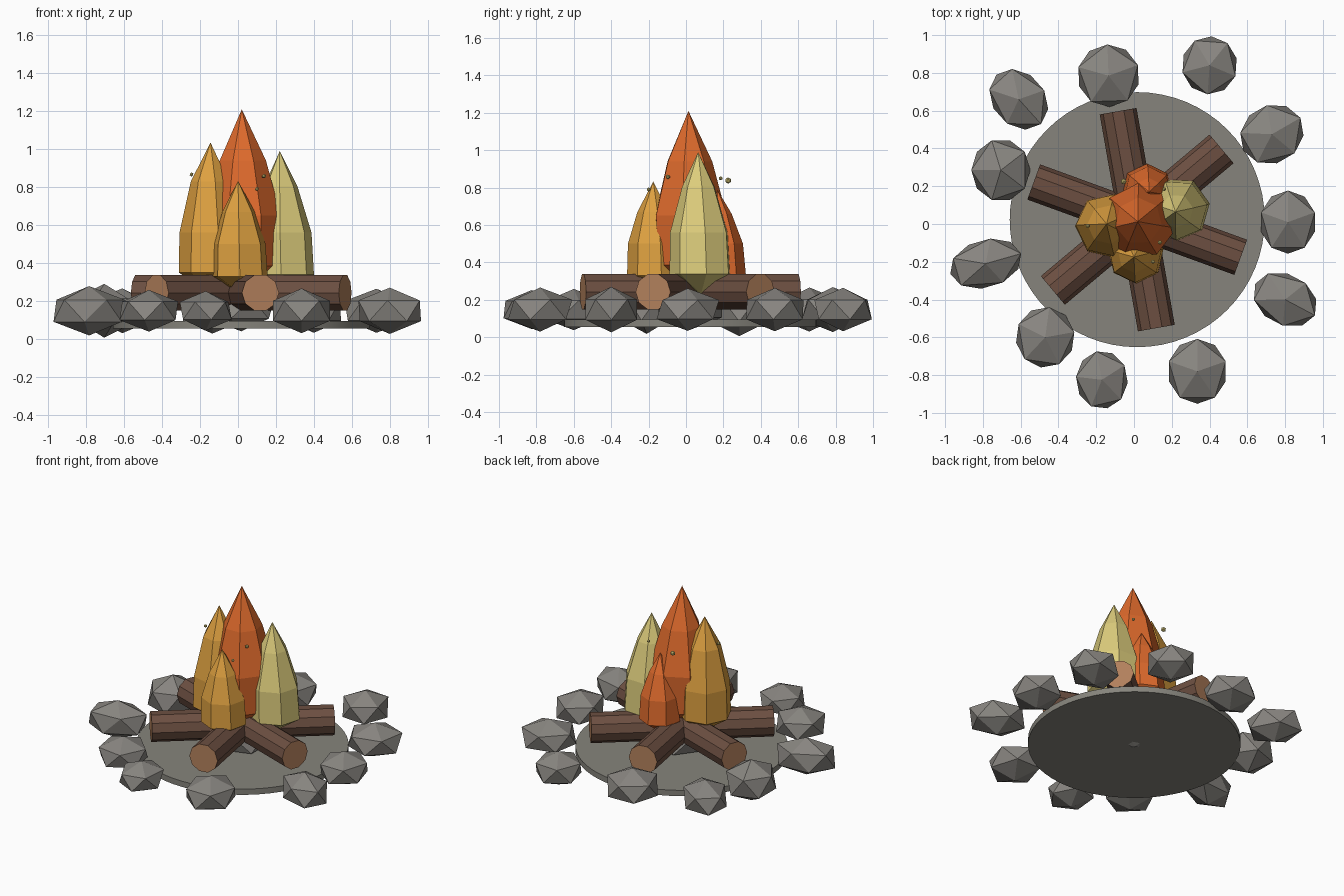
import bpy, bmesh, math
from mathutils import Matrix, Vector

if "Cube" in bpy.data.objects:
    bpy.data.objects.remove(bpy.data.objects["Cube"])


def material(name, rgb):
    m = bpy.data.materials.new(name)
    lin = [(c / 255 / 12.92) if c < 11 else ((c / 255 + 0.055) / 1.055) ** 2.4 for c in rgb]
    m.diffuse_color = (*lin, 1)
    m.use_nodes = True
    m.node_tree.nodes["Principled BSDF"].inputs["Base Color"].default_value = m.diffuse_color
    return m


ORANGE = material("flame orange", (222, 106, 44))
AMBER = material("flame amber", (221, 160, 64))
PALE = material("flame pale yellow", (221, 205, 124))
BARK = material("bark brown", (108, 79, 65))
CUT = material("cut wood tan", (178, 128, 92))
STONE = material("stone grey", (136, 133, 128))
ASH = material("ash grey", (134, 132, 124))


def finish(name, bm, *mats):
    bmesh.ops.recalc_face_normals(bm, faces=bm.faces)
    mesh = bpy.data.meshes.new(name)
    bm.to_mesh(mesh)
    bm.free()
    for m in mats:
        mesh.materials.append(m)
    ob = bpy.data.objects.new(name, mesh)
    bpy.context.collection.objects.link(ob)
    return ob


def stone(name, center, size, turn, spin=0.0, mat=STONE):
    """Squashed icosahedron, long axis turned about z."""
    bm = bmesh.new()
    m = (Matrix.Translation(center) @ Matrix.Rotation(math.radians(turn), 4, 'Z')
         @ Matrix.Diagonal((*size, 1)) @ Matrix.Rotation(math.radians(spin), 4, 'Z'))
    bmesh.ops.create_icosphere(bm, subdivisions=1, radius=1, matrix=m)
    return finish(name, bm, mat)


def flame(name, base, apex, foot, rings, mat, sides=7, turn=0.0):
    """Faceted teardrop: rings are (z, radius), leaning from base to apex."""
    bm = bmesh.new()
    z0 = rings[0][0]
    loops = []
    for z, r in rings:
        t = (z - z0) / (apex[2] - z0)
        cx = base[0] + (apex[0] - base[0]) * t
        cy = base[1] + (apex[1] - base[1]) * t
        angles = [math.radians(turn) + math.tau * i / sides for i in range(sides)]
        loops.append([bm.verts.new((cx + r * math.cos(a), cy + r * math.sin(a), z)) for a in angles])
    tip = bm.verts.new(apex)
    bottom = bm.verts.new((base[0], base[1], foot))
    for i in range(sides):
        j = (i + 1) % sides
        bm.faces.new((bottom, loops[0][j], loops[0][i]))
        for a, b in zip(loops, loops[1:]):
            bm.faces.new((a[i], a[j], b[j], b[i]))
        bm.faces.new((loops[-1][i], loops[-1][j], tip))
    return finish(name, bm, mat)


HUB = Vector((0.017, 0.023, 0))

# Ash bed
bm = bmesh.new()
bmesh.ops.create_cone(bm, cap_ends=True, segments=64, radius1=0.675, radius2=0.675, depth=0.04,
                      matrix=Matrix.Translation(HUB + Vector((0, 0, 0.075))))
bed = finish("ash_bed", bm, ASH)
for p in bed.data.polygons:
    p.use_smooth = len(p.vertices) == 4
bed.data.set_sharp_from_angle(angle=math.radians(40))

# Cinder lump under the logs
stone("cinder_lump", HUB + Vector((0, 0, 0.16)), (0.2, 0.2, 0.12), 0)

# Logs laid like spokes, with pale cut ends
for k in range(6):
    bm = bmesh.new()
    inner, outer = 0.04, 0.583
    m = (Matrix.Translation(HUB + Vector((0, 0, 0.243)))
         @ Matrix.Rotation(math.radians(-20 + 60 * k), 4, 'Z')
         @ Matrix.Translation(((inner + outer) / 2, 0, 0))
         @ Matrix.Rotation(math.pi / 2, 4, 'Y'))
    bmesh.ops.create_cone(bm, cap_ends=True, segments=10, radius1=0.099, radius2=0.099,
                          depth=outer - inner, matrix=m)
    for f in bm.faces:
        f.material_index = int(len(f.verts) > 4)
    finish(f"log_{k + 1}", bm, BARK, CUT)

# Ring of stones: x, y, half length, half width, half height, turn, spin
STONES = [
    (-0.135, 0.785, 0.185, 0.185, 0.12, 0, 20),
    (0.40, 0.84, 0.165, 0.172, 0.116, 0, 50),
    (0.73, 0.475, 0.195, 0.172, 0.116, 30, 0),
    (0.815, 0.01, 0.167, 0.187, 0.114, 0, 18),
    (0.80, -0.40, 0.2, 0.15, 0.122, -28, 0),
    (0.335, -0.78, 0.177, 0.192, 0.118, 0, 90),
    (-0.17, -0.825, 0.154, 0.172, 0.104, 0, 30),
    (-0.47, -0.60, 0.175, 0.18, 0.11, 0, 10),
    (-0.785, -0.21, 0.218, 0.142, 0.13, 16, 0),
    (-0.705, 0.285, 0.175, 0.185, 0.142, 0, 36),
    (-0.61, 0.66, 0.197, 0.155, 0.118, -48, 0),
]
for i, (x, y, a, b, h, turn, spin) in enumerate(STONES):
    stone(f"ring_stone_{i + 1}", (x, y, 0.148), (a, b, h), turn, spin)

# Flames
flame("main_flame", (0.035, 0.02), (0.02, 0.013, 1.21), 0.24,
      [(0.385, 0.185), (0.65, 0.2), (0.94, 0.125)], ORANGE, turn=40)
flame("back_flame", (0.07, 0.185), (0.08, 0.17, 0.785), 0.24,
      [(0.335, 0.135), (0.5, 0.125), (0.66, 0.07)], ORANGE, turn=90)
flame("left_flame", (-0.14, -0.01), (-0.145, 0.0, 1.035), 0.235,
      [(0.35, 0.172), (0.56, 0.167), (0.83, 0.105)], AMBER, turn=180)
flame("front_flame", (0.01, -0.165), (0.0, -0.175, 0.833), 0.24,
      [(0.33, 0.15), (0.5, 0.142), (0.67, 0.088)], AMBER, turn=-90)
flame("right_flame", (0.235, 0.08), (0.22, 0.065, 0.99), 0.23,
      [(0.338, 0.168), (0.56, 0.16), (0.805, 0.09)], PALE, turn=10)

# Embers
EMBERS = [(-0.245, -0.01, 0.867, 0.011), (0.137, -0.097, 0.858, 0.012), (0.1, -0.2, 0.79, 0.011),
          (-0.055, 0.225, 0.838, 0.017), (0.16, 0.185, 0.85, 0.011)]
for i, (x, y, z, r) in enumerate(EMBERS):
    stone(f"ember_{i + 1}", (x, y, z), (r, r, r), 0, mat=PALE)
